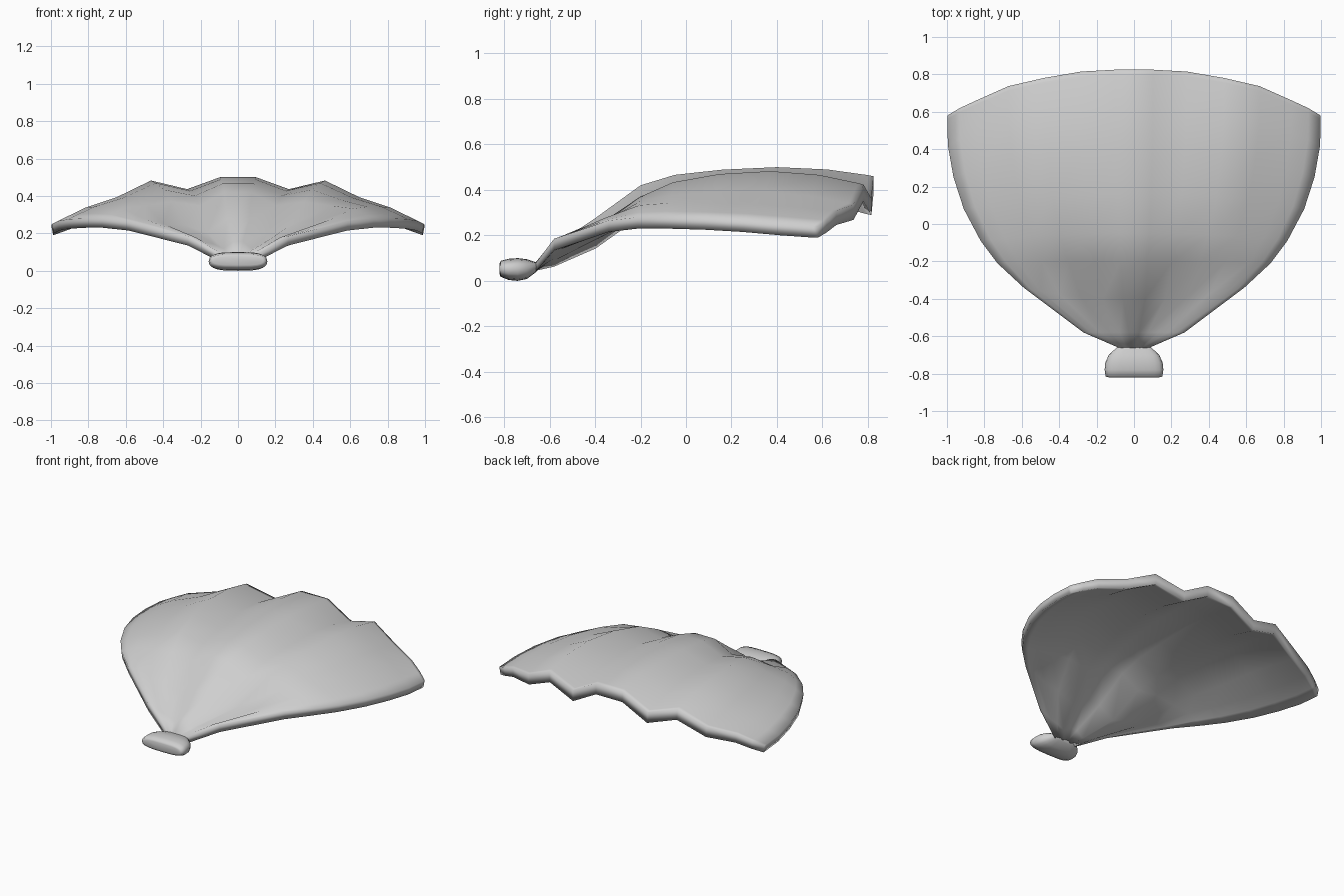
import bpy, bmesh, math

if "Cube" in bpy.data.objects:
    bpy.data.objects.remove(bpy.data.objects["Cube"])

grey = bpy.data.materials.new("shell grey")
grey.diffuse_color = (0.62, 0.62, 0.62, 1)
grey.use_nodes = True
grey.node_tree.nodes["Principled BSDF"].inputs["Base Color"].default_value = grey.diffuse_color


def finish(bm, name):
    bmesh.ops.recalc_face_normals(bm, faces=bm.faces[:])
    for f in bm.faces:
        f.smooth = True
    me = bpy.data.meshes.new(name)
    bm.to_mesh(me)
    bm.free()
    me.materials.append(grey)
    ob = bpy.data.objects.new(name, me)
    bpy.context.collection.objects.link(ob)
    return ob


# Fan columns (half): rim x, pull from centre row to side row, arch,
# flute depth near the hinge, flute depth near the rim
half = [(0.10, 0.00, 1.00, 0.00, 0.00),
        (0.28, 0.04, 0.92, -1.0, -1.0),
        (0.48, 0.18, 0.82, -0.42, 0.55),
        (0.67, 0.36, 0.62, -0.30, -0.40),
        (0.84, 0.67, 0.33, 0.10, -0.10),
        (0.93, 0.84, 0.13, 0.05, 0.00),
        (0.995, 1.0, 0.00, 0.00, 0.00)]
cols = [(-c[0],) + c[1:] for c in reversed(half)] + half

# Fan rows: side x, side y, centre y, side z, centre z,
# flute size, hinge-to-rim blend, droop, thickness
rows = [(0.085, -0.66, -0.665, 0.078, 0.08, 0.00, 0, 0, 0.036),
        (0.27, -0.58, -0.58, 0.185, 0.155, 0.04, 0, 0, 0.055),
        (0.59, -0.34, -0.40, 0.265, 0.275, 0.07, 0, 0, 0.062),
        (0.73, -0.21, -0.20, 0.28, 0.42, 0.06, 0, 0, 0.067),
        (0.82, -0.09, -0.05, 0.28, 0.466, 0.05, 0.45, 0, 0.067),
        (0.91, 0.08, 0.16, 0.275, 0.489, 0.045, 0.87, 0, 0.067),
        (0.965, 0.25, 0.40, 0.265, 0.50, 0.045, 1, 0, 0.067),
        (0.995, 0.42, 0.62, 0.25, 0.49, 0.05, 1, 0.012, 0.07),
        (0.998, 0.56, 0.80, 0.24, 0.465, 0.055, 1, 0.036, 0.075),
        (0.998, 0.58, 0.825, 0.24, 0.46, 0.055, 1, 0.04, 0.073)]

# Fluted shell: upper and lower sheets joined round the rim
bm = bmesh.new()
top, low = [], []
for sx, sy, cy, sz, cz, amp, blend, droop, thick in rows:
    t, l = [], []
    for x, g, a, c0, c1 in cols:
        f = x / 0.995
        px = sx * f
        py = cy + (sy - cy) * g
        flute = amp * (c0 + (c1 - c0) * blend)
        sag = droop * max(0, 4 * abs(f) * (0.84 - abs(f)))
        if abs(x) < 0.2:
            sag = 0
        pz = sz + (cz - sz) * a + flute - sag
        th = thick + (min(thick, 0.05) - thick) * f ** 4
        t.append(bm.verts.new((px, py, pz)))
        l.append(bm.verts.new((px * 0.99, py, pz - th)))
    top.append(t)
    low.append(l)

n, m = len(rows), len(cols)
for sheet in (top, low):
    for i in range(n - 1):
        for j in range(m - 1):
            bm.faces.new((sheet[i][j], sheet[i][j + 1],
                          sheet[i + 1][j + 1], sheet[i + 1][j]))
ring = ([(0, j) for j in range(m)] + [(i, m - 1) for i in range(1, n)]
        + [(n - 1, j) for j in range(m - 2, -1, -1)]
        + [(i, 0) for i in range(n - 2, 0, -1)])
for k, (i, j) in enumerate(ring):
    p, q = ring[(k + 1) % len(ring)]
    bm.faces.new((top[i][j], top[p][q], low[p][q], low[i][j]))
finish(bm, "fluted_shell")

# Hinge knob: flattened rounded sections (y, half width, bottom, top)
sections = [(-0.82, 0.135, 0.03, 0.075),
            (-0.815, 0.152, 0.018, 0.088),
            (-0.78, 0.157, 0.004, 0.097),
            (-0.74, 0.153, 0.0, 0.10),
            (-0.70, 0.135, 0.008, 0.095),
            (-0.66, 0.092, 0.038, 0.082),
            (-0.65, 0.07, 0.05, 0.08)]
bm = bmesh.new()
N = 20
rings = []
for y, w, lo, hi in sections:
    r = []
    for k in range(N):
        t = 2 * math.pi * k / N
        c, s = math.cos(t), math.sin(t)
        x = w * math.copysign(abs(c) ** 0.6, c)
        z = (lo + hi) / 2 + (hi - lo) / 2 * math.copysign(abs(s) ** 0.75, s)
        r.append(bm.verts.new((x, y, z)))
    rings.append(r)
for a, b in zip(rings, rings[1:]):
    for k in range(N):
        bm.faces.new((a[k], a[(k + 1) % N], b[(k + 1) % N], b[k]))
bm.faces.new(rings[0])
bm.faces.new(rings[-1])
finish(bm, "hinge_knob")
